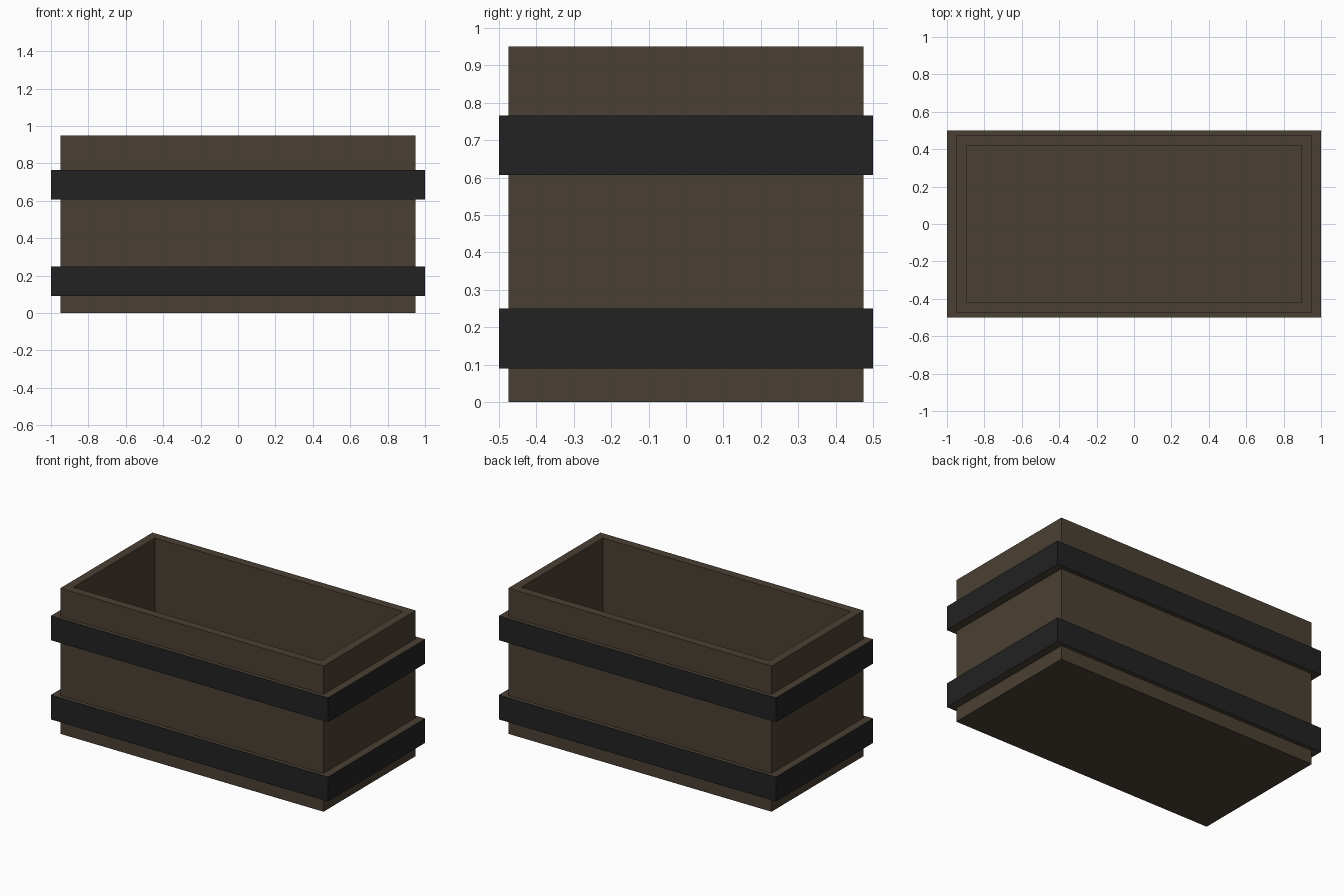
import bpy, bmesh

if "Cube" in bpy.data.objects:
    bpy.data.objects.remove(bpy.data.objects["Cube"])


def material(name, rgb):
    m = bpy.data.materials.new(name)
    m.diffuse_color = (*rgb, 1.0)
    m.use_nodes = True
    m.node_tree.nodes["Principled BSDF"].inputs["Base Color"].default_value = m.diffuse_color
    return m


wood = material("brown wood", (0.0685, 0.0513, 0.0331))
iron = material("black iron", (0.016, 0.016, 0.016))


def rect_skin(name, profile, mats, cap=False):
    """Skin a stack of rectangles given as (half x, half y, z)."""
    bm = bmesh.new()
    rings = [[bm.verts.new((sx * hx, sy * hy, z))
              for sx, sy in ((-1, -1), (1, -1), (1, 1), (-1, 1))]
             for hx, hy, z in profile]
    for a, b in zip(rings, rings[1:]):
        for i in range(4):
            j = (i + 1) % 4
            bm.faces.new((a[i], a[j], b[j], b[i]))
    if cap:
        bm.faces.new(rings[0][::-1])
        bm.faces.new(rings[-1])
    bm.normal_update()
    # upright faces take the last material, ledges the first
    for f in bm.faces:
        f.material_index = 0 if abs(f.normal.z) > 0.5 else len(mats) - 1
    me = bpy.data.meshes.new(name)
    bm.to_mesh(me)
    bm.free()
    for m in mats:
        me.materials.append(m)
    ob = bpy.data.objects.new(name, me)
    bpy.context.collection.objects.link(ob)
    return ob


# Open-topped wooden box: outer wall, rim, inner wall, floor
X, Y, H, T = 0.95, 0.475, 0.95, 0.055
rect_skin("box", [(X, Y, 0), (X, Y, H), (X - T, Y - T, H), (X - T, Y - T, T)],
          [wood], cap=True)

# Two raised bands: black faces with wooden ledges
for name, z0, z1 in (("lower_band", 0.09, 0.25), ("upper_band", 0.607, 0.766)):
    rect_skin(name, [(X, Y, z0), (1, 0.5, z0), (1, 0.5, z1), (X, Y, z1)],
              [wood, iron])
